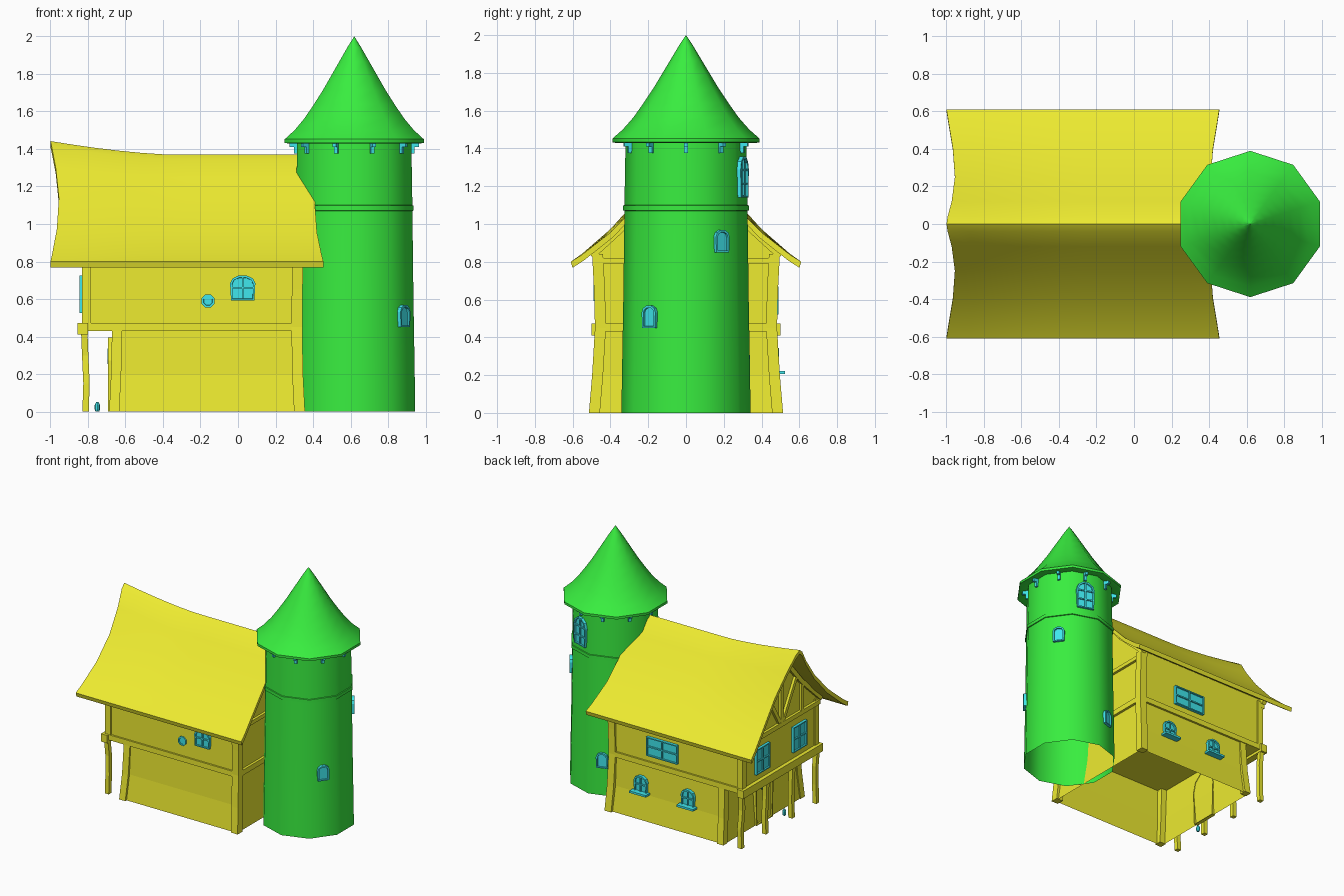
import bpy, bmesh
from math import pi, sin, cos, radians
from mathutils import Vector, Matrix

if "Cube" in bpy.data.objects:
    bpy.data.objects.remove(bpy.data.objects["Cube"])

def material(name, col):
    m = bpy.data.materials.new(name)
    m.diffuse_color = (*col, 1)
    m.use_nodes = True
    m.node_tree.nodes["Principled BSDF"].inputs["Base Color"].default_value = m.diffuse_color
    return m

YELLOW = material("yellow", (0.85, 0.83, 0.03))
GREEN = material("green", (0.04, 0.85, 0.05))
CYAN = material("cyan", (0.05, 0.8, 0.85))

def finish(name, bm, mat, smooth=None):
    bmesh.ops.recalc_face_normals(bm, faces=bm.faces)
    me = bpy.data.meshes.new(name)
    bm.to_mesh(me)
    bm.free()
    me.materials.append(mat)
    if smooth:
        me.shade_smooth()
        me.set_sharp_from_angle(angle=radians(smooth))
    ob = bpy.data.objects.new(name, me)
    bpy.context.collection.objects.link(ob)
    return ob

def loft(name, rings, mat, caps="ngon", smooth=None):
    """Skin closed rings of points; caps: ngon, strip or None."""
    bm = bmesh.new()
    vs = [[bm.verts.new(p) for p in r] for r in rings]
    n = len(rings[0])
    for a, b in zip(vs, vs[1:]):
        for i in range(n):
            j = (i + 1) % n
            bm.faces.new((a[i], a[j], b[j], b[i]))
    for r in (vs[0], vs[-1]) if caps else ():
        if caps == "ngon":
            bm.faces.new(r)
        else:
            for i in range(n // 2 - 1):
                bm.faces.new((r[i], r[i + 1], r[n - 2 - i], r[n - 1 - i]))
    bmesh.ops.remove_doubles(bm, verts=bm.verts, dist=1e-5)
    return finish(name, bm, mat, smooth)

def rect(x0, x1, y0, y1, z):
    return [(x0, y0, z), (x1, y0, z), (x1, y1, z), (x0, y1, z)]

def box(name, x0, x1, y0, y1, z0, z1, mat=YELLOW):
    return loft(name, [rect(x0, x1, y0, y1, z0), rect(x0, x1, y0, y1, z1)], mat)

def post(name, path, h, mat=YELLOW):
    return loft(name, [rect(x - h, x + h, y - h, y + h, z) for x, y, z in path], mat)

def beam(name, p, q, w, mat=YELLOW):
    p, q = Vector(p), Vector(q)
    bm = bmesh.new()
    m = Matrix.Translation((p + q) / 2) @ (q - p).to_track_quat('Z', 'X').to_matrix().to_4x4()
    bmesh.ops.create_cube(bm, size=1, matrix=m @ Matrix.Diagonal((w, w, (q - p).length, 1)))
    return finish(name, bm, mat)

def lathe(name, prof, cx, cy, n, mat, smooth=None, caps="ngon"):
    ang = [pi / 2 + 2 * pi * k / n for k in range(n)]
    return loft(name, [[(cx + r * cos(a), cy + r * sin(a), z) for a in ang] for r, z in prof],
                mat, caps, smooth)

def window(name, loc, facing, w, h, shape="arch", cols=2, rows=2, mat=CYAN, d=0.02, sill=False):
    """Framed panel, centred on loc, facing an angle in degrees about z."""
    if shape == "rect":
        pts = [(-w/2, -h/2), (w/2, -h/2), (w/2, h/2), (-w/2, h/2)]
    elif shape == "round":
        pts = [(w/2 * cos(pi/8 + k*pi/4), h/2 * sin(pi/8 + k*pi/4)) for k in range(8)]
    else:
        pts = [(-w * .46, -h/2), (w * .46, -h/2)] + [
            (w/2 * cos(k*pi/5), h * .18 + h * .32 * sin(k*pi/5)) for k in range(6)]
    bm = bmesh.new()
    f = bm.faces.new([bm.verts.new((x, -d, z)) for x, z in pts])
    ext = bmesh.ops.extrude_edge_only(bm, edges=list(f.edges))
    bmesh.ops.translate(bm, vec=(0, d * 1.5, 0),
                        verts=[v for v in ext["geom"] if isinstance(v, bmesh.types.BMVert)])
    bmesh.ops.inset_individual(bm, faces=[f], thickness=0.012)
    bmesh.ops.inset_individual(bm, faces=[f], thickness=0.001)
    bmesh.ops.translate(bm, vec=(0, d * .6, 0), verts=f.verts)
    def bar(x, z, sx, sz, y=-d * .6, sy=d * .6):
        bmesh.ops.create_cube(bm, size=1, matrix=Matrix.Translation((x, y, z)) @
                              Matrix.Diagonal((sx, sy, sz, 1)))
    for i in range(1, cols):
        bar(-w/2 + w * i / cols, 0, .01, h - .02)
    for i in range(1, rows):
        bar(0, -h/2 + h * i / rows, w - .02, .01)
    if sill:
        bar(0, -h/2 + .008, w + .03, .016, -d * 1.3, d * 2.6)
    bm.transform(Matrix.Translation(loc) @ Matrix.Rotation(radians(facing + 90), 4, 'Z'))
    return finish(name, bm, mat)

# House body: flared open ground floor, jettied upper floor with gables
loft("ground_floor_walls", [rect(-.68, .34, -.495, .495, 0), rect(-.668, .325, -.472, .472, .2),
                            rect(-.665, .32, -.465, .465, .45)], YELLOW, caps=None)
half = [(.468, .43), (.468, .86), (.25, 1.065)]
gable = half + [(0, 1.34)] + [(-y, z) for y, z in reversed(half)]
loft("upper_floor", [[(x, y, z) for y, z in gable] for x in (-.825, .32)], YELLOW)

# Main roof: curved profile, rising ridge on the left, ends bowed inwards
prof = [(.61, .80), (.55, .838), (.4, .955), (.25, 1.105), (.12, 1.25), (.04, 1.345)]
top = prof + [(0, 1.37)] + [(-y, z) for y, z in reversed(prof)]
rings = []
for i in range(13):
    t = i / 12
    ring = []
    for pts, dz in ((top, 0), (top[::-1], -.032)):
        for y, z in pts:
            f = (z - .8) / .57
            bow = .045 * sin(pi * f)
            x = -1 + bow + t * (1.455 - 2 * bow)
            lift = .072 * max(0, (-.35 - x) / .65) ** 1.5 * f
            ring.append((x, y * (1 if dz == 0 else .985), z + lift + dz))
    rings.append(ring)
loft("main_roof", rings, YELLOW, "strip", 40)

# Timber frame
for s, side in ((-1, "front"), (1, "back")):
    post(side + "_right_corner_post", [(.328, s * .485, 0), (.318, s * .468, .2), (.314, s * .453, .45),
                                       (.316, s * .458, .65), (.318, s * .468, .84)], .029)
    post(side + "_left_corner_post", [(-.66, s * .485, 0), (-.65, s * .462, .2), (-.645, s * .448, .43)], .027)
    post(side + "_upper_left_post", [(-.808, s * .455, .45), (-.808, s * .455, .84)], .024)
    box(side + "_floor_beam", -.85, .343, min(s * .44, s * .482), max(s * .44, s * .482), .43, .472)
    for y, n in ((.47, "outer"), (.165, "inner")):
        post(side + "_" + n + "_porch_post", [(-.813, s * y, 0), (-.808, s * y, .15), (-.815, s * y * .98, .3),
                                              (-.82, s * y, .43)], .017)
    # Gable rafters and struts
    for x, end in ((-.83, "left"), (.325, "right")):
        beam(f"{side}_{end}_lower_rafter", (x, s * .5, .83), (x, s * .25, 1.058), .035)
        beam(f"{side}_{end}_upper_rafter", (x, s * .25, 1.058), (x, 0, 1.345), .035)
    beam(side + "_gable_strut", (-.83, s * .02, .83), (-.83, s * .19, 1.12), .03)
    beam(side + "_gable_brace", (-.83, s * .26, .82), (-.83, s * .26, 1.05), .03)
box("left_floor_beam", -.855, -.80, -.5, .5, .41, .472)
box("right_floor_beam", .30, .34, -.47, .47, .43, .472)
box("left_gable_beam", -.845, -.81, -.48, .48, .79, .825)
box("right_gable_beam", .30, .34, -.48, .48, .79, .82)
box("gable_king_post", -.845, -.815, -.016, .016, .82, 1.33)

# Door with a round light, and porch lantern
window("door", (-.672, 0, .2), 180, .22, .4, "arch", 1, 1, YELLOW)
window("door_light", (-.685, 0, .295), 180, .09, .09, "round", 1, 1, d=.012)
lathe("porch_lantern", [(.01, 0), (.014, .01), (.014, .035), (.006, .05)], -.75, -.163, 8, CYAN)

# House windows
window("front_window", (.025, -.47, .66), -90, .135, .135)
window("front_round_window", (-.16, -.468, .59), -90, .075, .075, "round", 1, 1, d=.01)
window("back_wide_window", (-.127, .47, .595), 90, .27, .15, "rect", 2, 2)
for i, x in enumerate((.06, -.355)):
    window(f"back_low_window_{i}", (x, .472, .275), 90, .115, .14, sill=True)
for i, y in enumerate((-.232, .232)):
    window(f"gable_window_{i}", (-.825, y, .625), 180, .17, .2, "rect", 2, 2)

# Tower: ten-sided shaft with a string course and flared spire
TX = .62
lathe("tower_shaft", [(.342, 0), (.339, .2), (.332, .6), (.326, 1.07), (.333, 1.072), (.333, 1.098),
                      (.326, 1.1), (.32, 1.44)], TX, 0, 10, GREEN, 40, None)
lathe("tower_spire", [(.31, 1.445), (.375, 1.43), (.39, 1.433), (.39, 1.452), (.335, 1.5), (.278, 1.565),
                      (.225, 1.64), (.175, 1.715), (.13, 1.79), (.085, 1.865), (.04, 1.94), (0.0005, 2.0)],
      TX, 0, 10, GREEN, 40)

# Eave brackets, one on each tower face
for k in range(10):
    a = 2 * pi * k / 10
    for part, r0, r1, z0, z1 in (("upright", .3, .322, 1.375, 1.44), ("arm", .3, .345, 1.41, 1.44)):
        ob = box(f"eave_bracket_{part}_{k}", r0, r1, -.01, .01, z0, z1, CYAN)
        ob.data.transform(Matrix.Translation((TX, 0, 0)) @ Matrix.Rotation(a, 4, 'Z'))

# Tower windows
for name, ang, z, w, h, r, rows in (("low_front", -36, .51, .09, .12, .318, 1), ("mid_back", 36, .91, .09, .12, .312, 1),
                                    ("low_back", 108, .28, .09, .12, .321, 1), ("tall", 72, 1.25, .14, .22, .307, 3)):
    a = radians(ang)
    window(name + "_tower_window", (TX + r * cos(a), r * sin(a), z), ang, w, h, "arch",
           2 if rows > 1 else 1, rows)
